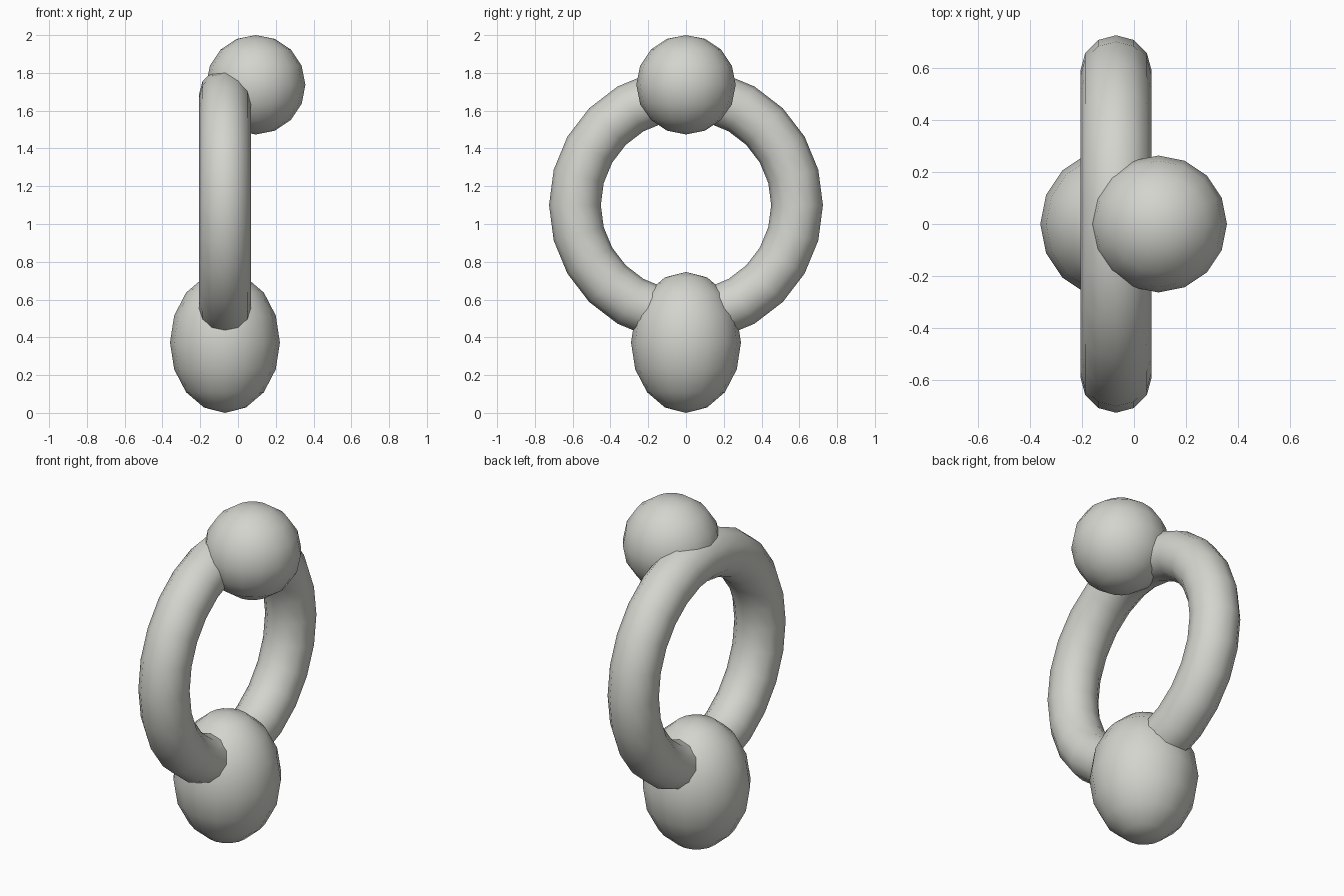
import bpy
import math

cube = bpy.data.objects.get("Cube")
if cube:
    bpy.data.objects.remove(cube, do_unlink=True)

# Single warm grey finish
grey = bpy.data.materials.new("warm_grey")
grey.use_nodes = True
colour = (0.66, 0.66, 0.62, 1)
grey.diffuse_color = colour
grey.node_tree.nodes["Principled BSDF"].inputs["Base Color"].default_value = colour


def finish(name):
    """Name the active object, apply its transform, colour and smooth it."""
    obj = bpy.context.object
    obj.name = name
    bpy.ops.object.transform_apply(location=False, rotation=True, scale=True)
    obj.data.materials.clear()
    obj.data.materials.append(grey)
    bpy.ops.object.shade_smooth()
    return obj


def ball(name, location, radii):
    bpy.ops.mesh.primitive_uv_sphere_add(
        segments=16, ring_count=8, radius=1, location=location)
    bpy.context.object.scale = radii
    return finish(name)


# Upright ring, its hole facing sideways
bpy.ops.mesh.primitive_torus_add(
    major_segments=24, minor_segments=12, major_radius=0.588,
    minor_radius=0.137, location=(-0.069, 0, 1.1),
    rotation=(0, math.pi / 2, 0))
finish("ring")

# Round ball set to one side of the ring's top
ball("top_ball", (0.094, 0, 1.737), (0.263, 0.263, 0.263))

# Egg-shaped weight around the ring's bottom
ball("bottom_weight", (-0.069, 0, 0.373), (0.291, 0.291, 0.373))
